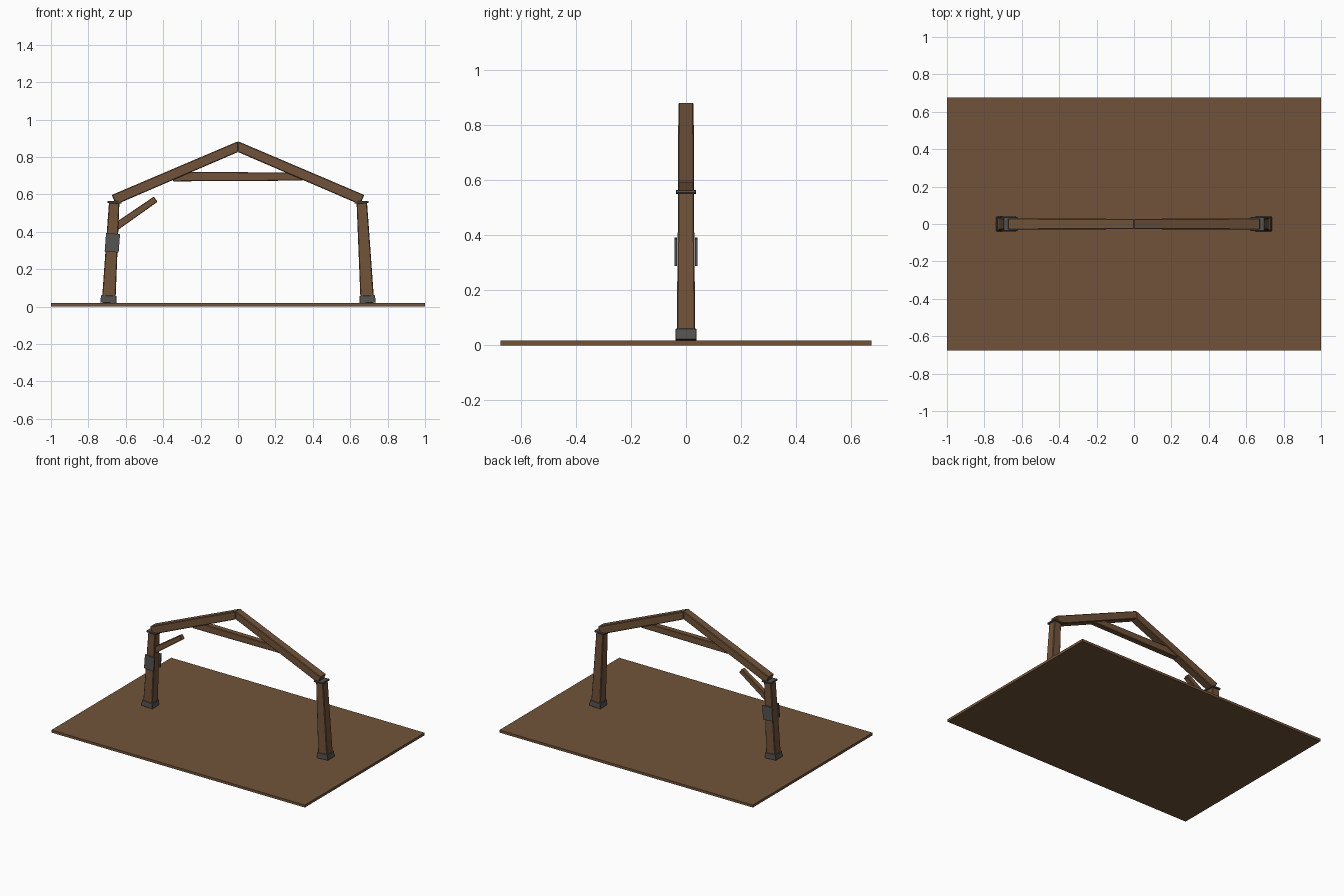
import bpy, bmesh
from mathutils import Vector

if "Cube" in bpy.data.objects:
    bpy.data.objects.remove(bpy.data.objects["Cube"])


def material(name, rgb):
    m = bpy.data.materials.new(name)
    m.diffuse_color = (*rgb, 1.0)
    m.use_nodes = True
    m.node_tree.nodes["Principled BSDF"].inputs["Base Color"].default_value = m.diffuse_color
    return m


WOOD = material("brown wood", (0.165, 0.086, 0.041))
IRON = material("dark iron", (0.092, 0.088, 0.085))


def beam(name, p0, p1, size0, size1, mat, bevel=0.0, y=0.0, plumb_end=False):
    """Tapered bar between two (x, z) points; sizes are (width in xz, depth in y)."""
    a, b = Vector((p0[0], y, p0[1])), Vector((p1[0], y, p1[1]))
    d = (b - a).normalized()
    n = Vector((-d.z, 0, d.x))
    bm = bmesh.new()
    rings = []
    for p, (w, dep), plumb in ((a, size0, False), (b, size1, plumb_end)):
        # a plumb end is cut vertically so two bars meet in a mitre
        side = Vector((0, 0, 1 / n.z)) if plumb else n
        rings.append([bm.verts.new(p + side * (w / 2 * s) + Vector((0, dep / 2 * t, 0)))
                      for s, t in ((-1, -1), (1, -1), (1, 1), (-1, 1))])
    bm.faces.new(rings[0])
    bm.faces.new(rings[1][::-1])
    for i in range(4):
        j = (i + 1) % 4
        bm.faces.new((rings[0][i], rings[1][i], rings[1][j], rings[0][j]))
    bmesh.ops.recalc_face_normals(bm, faces=bm.faces)
    mesh = bpy.data.meshes.new(name)
    bm.to_mesh(mesh)
    bm.free()
    mesh.materials.append(mat)
    ob = bpy.data.objects.new(name, mesh)
    bpy.context.collection.objects.link(ob)
    if bevel:
        mod = ob.modifiers.new("worn edges", 'BEVEL')
        mod.width = bevel
        mod.segments = 1
    return ob


# Ground slab
beam("ground_slab", (-1, 0.009), (1, 0.009), (0.018, 1.35), (0.018, 1.35), WOOD)

# Mirrored frame: post, iron shoe, iron cap and rafter on each side
for s, label in ((-1, "left"), (1, "right")):
    beam(label + "_post", (s * 0.692, 0.018), (s * 0.662, 0.555),
         (0.073, 0.068), (0.056, 0.057), WOOD, 0.004)
    beam(label + "_post_shoe", (s * 0.693, 0.019), (s * 0.691, 0.059),
         (0.088, 0.078), (0.082, 0.076), IRON, 0.002)
    beam(label + "_post_cap", (s * 0.660, 0.552), (s * 0.6595, 0.564),
         (0.076, 0.074), (0.074, 0.074), IRON, 0.002)
    beam(label + "_rafter", (s * 0.664, 0.571), (0, 0.855),
         (0.056, 0.060), (0.053, 0.055), WOOD, 0.004, plumb_end=True)

# Collar tie between the rafters
beam("collar_tie", (-0.347, 0.695), (0.345, 0.695),
     (0.051, 0.042), (0.043, 0.040), WOOD, 0.003)

# Single broken knee brace on the left post
beam("knee_brace", (-0.662, 0.420), (-0.440, 0.574),
     (0.040, 0.038), (0.034, 0.034), WOOD, 0.003)

# Repair plates on the front and back of the left post
for s, label in ((-1, "front"), (1, "back")):
    beam(label + "_repair_plate", (-0.6755, 0.292), (-0.668, 0.390),
         (0.075, 0.009), (0.075, 0.009), IRON, y=s * 0.037)
